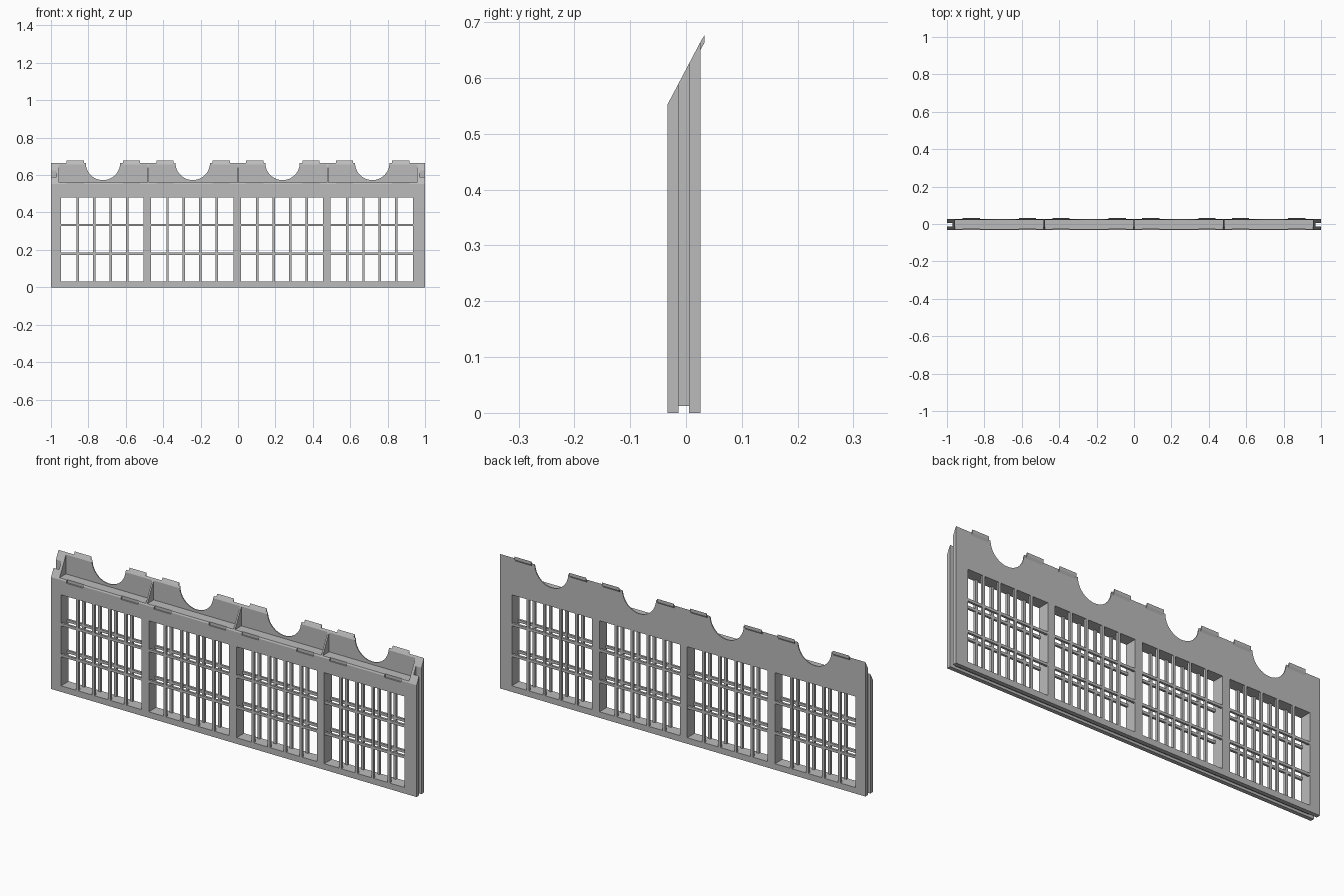
import bpy, bmesh, math
from mathutils import Matrix

if "Cube" in bpy.data.objects:
    bpy.data.objects.remove(bpy.data.objects["Cube"])

grey = bpy.data.materials.new("wall grey")
grey.diffuse_color = (0.5, 0.5, 0.5, 1)
grey.use_nodes = True
grey.node_tree.nodes["Principled BSDF"].inputs["Base Color"].default_value = grey.diffuse_color

FRONT, BACK = -0.033, 0.026
CENTRES = [-0.72, -0.24, 0.24, 0.72]


def add_box(bm, x0, x1, y0, y1, z0, z1):
    m = Matrix.Translation(((x0 + x1) / 2, (y0 + y1) / 2, (z0 + z1) / 2))
    bmesh.ops.create_cube(bm, size=1, matrix=m @ Matrix.Diagonal((x1 - x0, y1 - y0, z1 - z0, 1)))


def add_prism(bm, profile, x0, x1):
    """Extrude a (y, z) profile along x."""
    f = bm.faces.new([bm.verts.new((x0, y, z)) for y, z in profile])
    ext = bmesh.ops.extrude_face_region(bm, geom=[f])
    bmesh.ops.translate(bm, vec=(x1 - x0, 0, 0),
                        verts=[v for v in ext["geom"] if isinstance(v, bmesh.types.BMVert)])


def finish(bm, name):
    bmesh.ops.recalc_face_normals(bm, faces=bm.faces)
    me = bpy.data.meshes.new(name)
    bm.to_mesh(me)
    bm.free()
    me.materials.append(grey)
    ob = bpy.data.objects.new(name, me)
    bpy.context.collection.objects.link(ob)
    return ob


def cut(target, bm, name):
    ob = finish(bm, name)
    ob.hide_render = True
    ob.hide_set(True)
    ob.display_type = 'WIRE'
    mod = target.modifiers.new(name, 'BOOLEAN')
    mod.operation, mod.object, mod.solver = 'DIFFERENCE', ob, 'EXACT'


# Wall slab with a sloping top
bm = bmesh.new()
add_prism(bm, [(FRONT, 0), (BACK, 0), (BACK, 0.665), (FRONT, 0.553)], -1, 1)
wall = finish(bm, "wall")

# Window openings
bm = bmesh.new()
for c in CENTRES:
    add_box(bm, c - 0.225, c + 0.215, -0.1, 0.1, 0.03, 0.48)
cut(wall, bm, "window_cutter")

# Open wedge pockets behind the slope, leaving thin fins and a thin back plate
bm = bmesh.new()
for c in CENTRES:
    add_box(bm, c - 0.236, c + 0.236, -0.1, 0.021, 0.56, 0.8)
cut(wall, bm, "pocket_cutter")

# Round scallops in the back plate
bm = bmesh.new()
for c in CENTRES:
    m = Matrix.Translation((c - 0.002, 0.03, 0.665)) @ Matrix.Rotation(math.pi / 2, 4, 'X')
    bmesh.ops.create_cone(bm, cap_ends=True, segments=48, radius1=0.092,
                          radius2=0.092, depth=0.1, matrix=m)
cut(wall, bm, "scallop_cutter")

# Small notches in the front top edge
bm = bmesh.new()
for c in CENTRES:
    for s in (-1, 1):
        x = c + s * 0.15
        add_box(bm, x - 0.046, x + 0.046, -0.1, -0.026, 0.545, 0.6)
cut(wall, bm, "notch_cutter")

# Joining grooves in both ends and along the bottom
bm = bmesh.new()
for s in (-1, 1):
    a, b = sorted((s * 0.97, s * 1.1))
    add_box(bm, a, b, -0.013, 0.005, -0.1, 0.8)
cut(wall, bm, "end_groove_cutter")
bm = bmesh.new()
add_box(bm, -1.2, 1.2, -0.013, 0.005, -0.1, 0.012)
cut(wall, bm, "bottom_groove_cutter")

# Front and back window lattices
for name, y0, y1 in (("front_lattice", FRONT, -0.021), ("back_lattice", 0.014, BACK)):
    bm = bmesh.new()
    for c in CENTRES:
        left = c - 0.225
        for i in range(1, 5):
            x = left + 0.44 * i / 5
            add_box(bm, x - 0.0065, x + 0.0065, y0, y1, 0.029, 0.481)
        for z in (0.18, 0.333):
            add_box(bm, left - 0.001, left + 0.441, y0 + 0.0005, y1 - 0.0005, z - 0.0065, z + 0.0065)
    finish(bm, name)

# Slanted locating tabs along the back top edge
bm = bmesh.new()
for c in CENTRES:
    for s in (-1, 1):
        x = c + s * 0.15
        add_prism(bm, [(0.0255, 0.65), (0.033, 0.663), (0.033, 0.677), (0.0255, 0.664)],
                  x - 0.046, x + 0.046)
finish(bm, "top_tabs")
